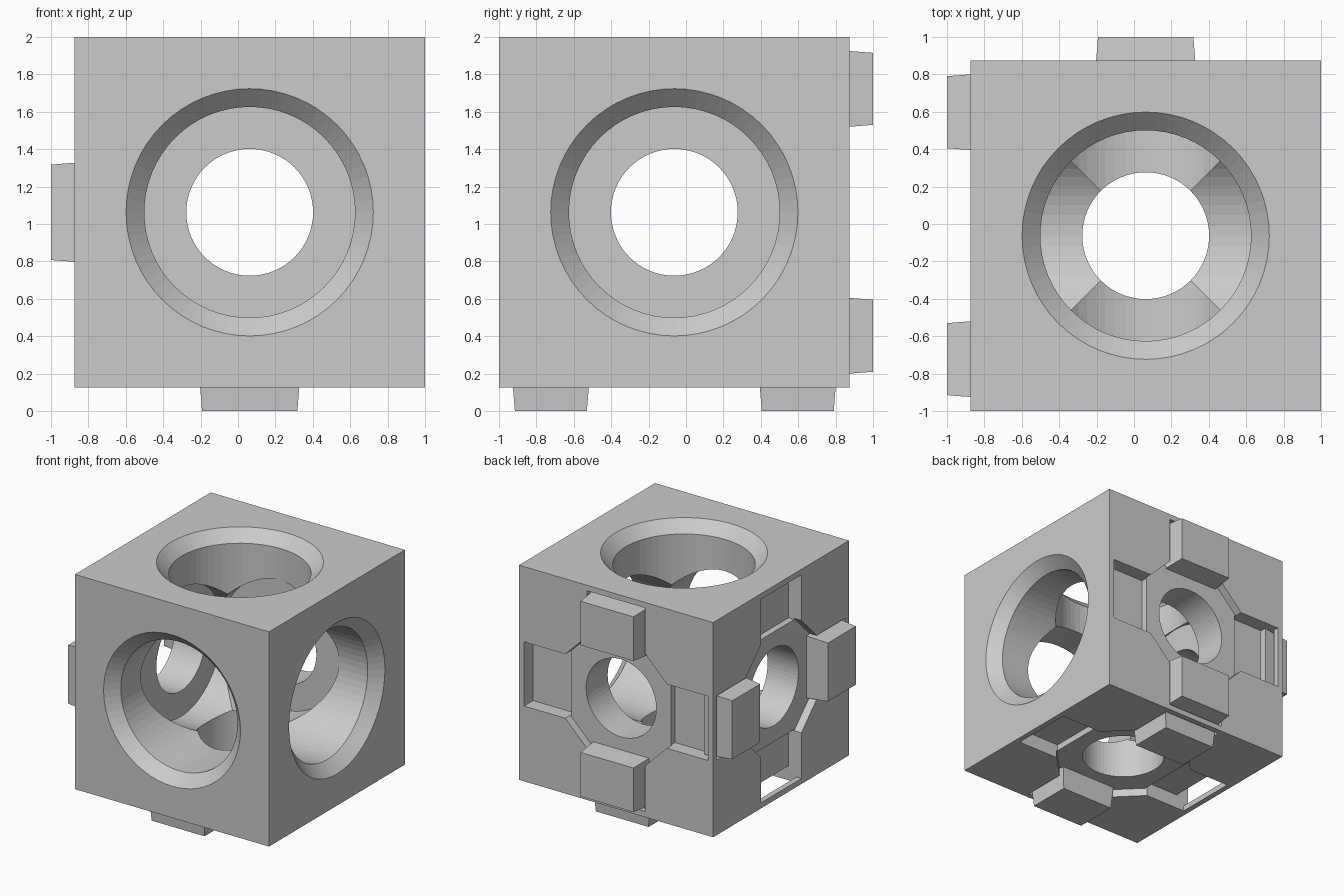
import bpy, bmesh, math
from mathutils import Matrix, Vector

old = bpy.data.objects.get("Cube")
if old:
    bpy.data.objects.remove(old)

CENTER = Vector((0.0625, -0.0625, 1.0625))
HALF = 0.9375          # half the block width
SIDES = 64             # sides of every round bore
X, Y, Z = Vector((1, 0, 0)), Vector((0, 1, 0)), Vector((0, 0, 1))

grey = bpy.data.materials.new("light_grey")
grey.use_nodes = True
grey.diffuse_color = (0.6, 0.6, 0.6, 1)
grey.node_tree.nodes["Principled BSDF"].inputs["Base Color"].default_value = grey.diffuse_color


def frame(normal, up):
    """Face frame: local y along up, local z out of the face."""
    m = Matrix((up.cross(normal), up, normal)).transposed().to_4x4()
    m.translation = CENTER
    return m


def loft(name, rings, matrix):
    """Closed solid through matching rings of local points, listed from low to high."""
    bm = bmesh.new()
    loops = [[bm.verts.new(matrix @ Vector(p)) for p in ring] for ring in rings]
    bm.faces.new(loops[0][::-1])
    bm.faces.new(loops[-1])
    n = len(loops[0])
    for a, b in zip(loops, loops[1:]):
        for i in range(n):
            j = (i + 1) % n
            bm.faces.new((a[i], a[j], b[j], b[i]))
    bmesh.ops.recalc_face_normals(bm, faces=bm.faces)
    mesh = bpy.data.meshes.new(name)
    bm.to_mesh(mesh)
    bm.free()
    mesh.materials.append(grey)
    obj = bpy.data.objects.new(name, mesh)
    bpy.context.collection.objects.link(obj)
    return obj


def circle(radius, w):
    steps = [2 * math.pi * i / SIDES for i in range(SIDES)]
    return [(radius * math.cos(t), radius * math.sin(t), w) for t in steps]


def rect(mid_u, mid_v, half_u, half_v, w):
    corners = ((-1, -1), (1, -1), (1, 1), (-1, 1))
    return [(mid_u + a * half_u, mid_v + b * half_v, w) for a, b in corners]


def octagon(near, far, w):
    pts = [(far, -near), (far, near), (near, far), (-near, far)]
    return [(u, v, w) for u, v in pts] + [(-u, -v, w) for u, v in pts]


def cut(body, cutter):
    cutter.hide_render = True
    mod = body.modifiers.new("cut", 'BOOLEAN')
    mod.operation = 'DIFFERENCE'
    mod.solver = 'EXACT'
    mod.object = cutter
    bpy.context.view_layer.objects.active = body
    bpy.ops.object.modifier_apply(modifier=mod.name)
    bpy.data.objects.remove(cutter)


# Main block
block = loft("block", [rect(0, 0, HALF, HALF, w) for w in (-HALF, HALF)], frame(Z, Y))

# Wide chamfered bores; the vertical one stops inside the two level ones
TOP = HALF + 0.02
for normal, up, floor in ((-Y, Z, -0.57), (X, Z, -0.57), (Z, Y, 0)):
    profile = [(0.5635, floor), (0.5635, HALF - 0.0975), (0.661 + 0.02, TOP)]
    cut(block, loft("bore_cutter", [circle(r, w) for r, w in profile], frame(normal, up)))

# Mating faces: octagonal recess, four slots, small bore and two tapered pegs
for side, normal, up in (("back", Y, Z), ("right", -X, Y), ("bottom", -Z, Y)):
    m = frame(normal, up)
    cut(block, loft("recess_cutter", [octagon(0.28, 0.49, w) for w in (HALF - 0.07, TOP)], m))
    cut(block, loft("hole_cutter", [circle(0.339, w) for w in (0.2, TOP)], m))
    for s in (-1, 1):
        for half_u, half_v, du, dv in ((0.28, 0.2045, 0, s), (0.2045, 0.28, s, 0)):
            rings = [rect(du * 0.6845, dv * 0.6845, half_u, half_v, w) for w in (HALF - 0.125, TOP)]
            cut(block, loft("slot_cutter", rings, m))
        rings = [rect(0, s * 0.66, 0.265 - t, 0.2025 - t, w)
                 for t, w in ((-0.01, HALF - 0.13), (0.01, HALF + 0.125))]
        loft(f"{side}_peg_{'a' if s < 0 else 'b'}", rings, m)
